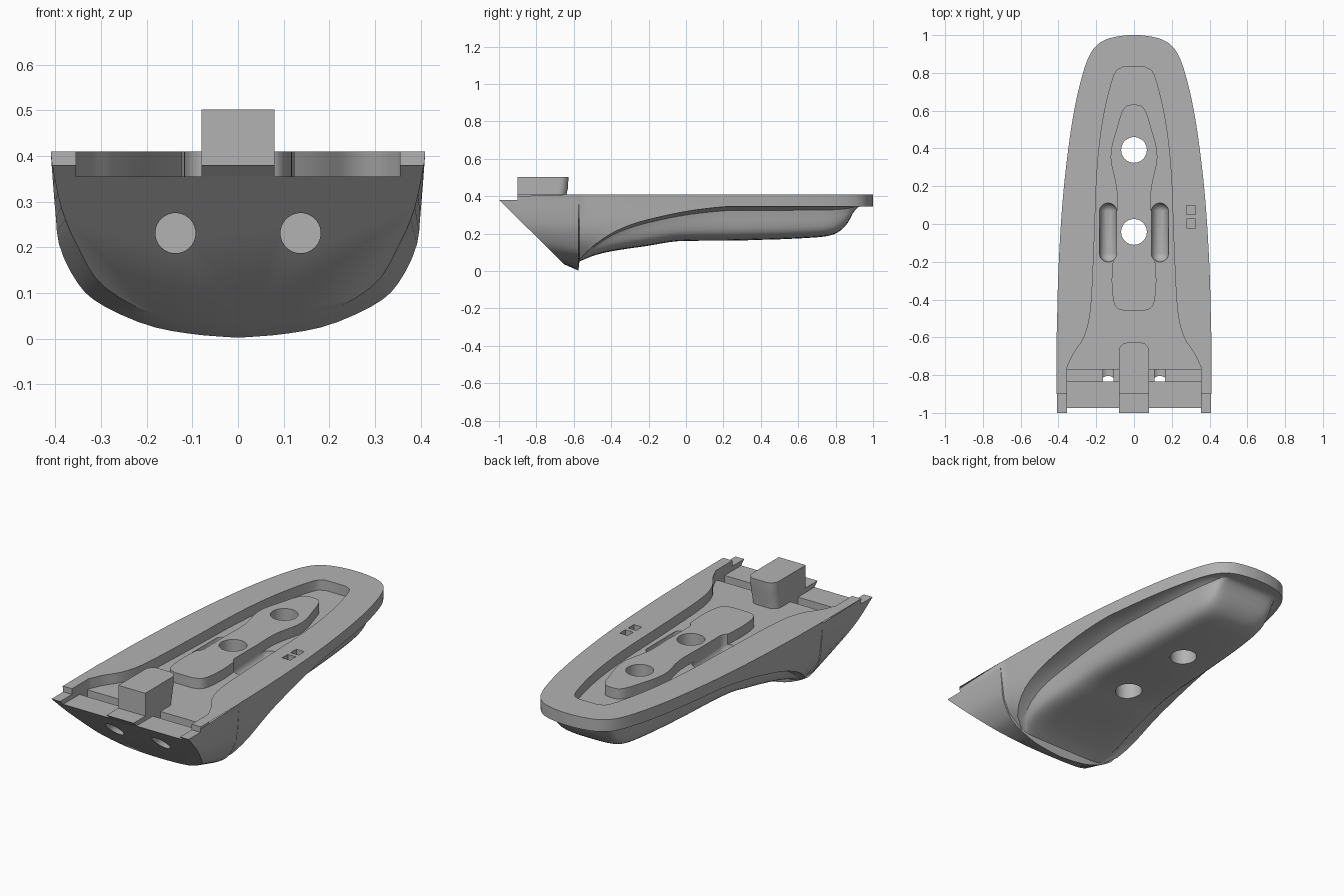
import bpy, bmesh, math
from mathutils import Matrix, Vector

if "Cube" in bpy.data.objects:
    bpy.data.objects.remove(bpy.data.objects["Cube"])

grey = bpy.data.materials.new("light_grey")
grey.use_nodes = True
grey.diffuse_color = (0.45, 0.45, 0.45, 1)
grey.node_tree.nodes["Principled BSDF"].inputs["Base Color"].default_value = grey.diffuse_color


def curve(table, t):
    """Smooth interpolation through (position, value) pairs."""
    t = min(max(t, table[0][0]), table[-1][0])
    i = next(k for k in range(len(table) - 1) if t <= table[k + 1][0])
    last = len(table) - 1

    def slope(k):
        a, b = table[max(k - 1, 0)], table[min(k + 1, last)]
        return (b[1] - a[1]) / (b[0] - a[0])
    (a, p), (b, q) = table[i], table[i + 1]
    d = b - a
    u = (t - a) / d
    s = u * u * (3 - 2 * u)
    return p + (q - p) * s + d * u * (1 - u) * (slope(i) * (1 - u) - slope(i + 1) * u)


def path(points, n):
    """Resample a planar polyline smoothly into n points."""
    axes = [[(k, p[c]) for k, p in enumerate(points)] for c in (0, 1)]
    step = (len(points) - 1) / (n - 1)
    return [tuple(curve(a, i * step) for a in axes) for i in range(n)]


def make(name, bm):
    bmesh.ops.recalc_face_normals(bm, faces=bm.faces)
    mesh = bpy.data.meshes.new(name)
    bm.to_mesh(mesh)
    bm.free()
    mesh.materials.append(grey)
    ob = bpy.data.objects.new(name, mesh)
    bpy.context.collection.objects.link(ob)
    return ob


def cut(target, cutters):
    for c in cutters:
        m = target.modifiers.new("cut", "BOOLEAN")
        m.operation, m.solver, m.object = "DIFFERENCE", "EXACT", c
    deps = bpy.context.evaluated_depsgraph_get()
    mesh = bpy.data.meshes.new_from_object(target.evaluated_get(deps))
    target.modifiers.clear()
    target.data = mesh
    for c in cutters:
        bpy.data.objects.remove(c)


def extrude(name, points, shift):
    bm = bmesh.new()
    f = bm.faces.new([bm.verts.new(p) for p in points])
    new = bmesh.ops.extrude_face_region(bm, geom=[f])["geom"]
    bmesh.ops.translate(bm, vec=shift, verts=[v for v in new if isinstance(v, bmesh.types.BMVert)])
    return make(name, bm)


def plan(name, half, z0, z1):
    """Upright prism from the +x half of a symmetric plan outline."""
    pts = half + [(-x, y) for x, y in reversed(half)]
    return extrude(name, [(x, y, z0) for x, y in pts], (0, 0, z1 - z0))


def box(name, lo, hi):
    bm = bmesh.new()
    bmesh.ops.create_cube(bm, size=1)
    lo, hi = Vector(lo), Vector(hi)
    for v in bm.verts:
        v.co = (lo + hi) / 2 + Vector(a * b for a, b in zip(v.co, hi - lo))
    return make(name, bm)


def rod(name, r, depth, centre, turn=0):
    bm = bmesh.new()
    bmesh.ops.create_cone(bm, cap_ends=True, segments=40, radius1=r, radius2=r, depth=depth,
                          matrix=Matrix.Translation(centre) @ Matrix.Rotation(turn, 4, "X"))
    return make(name, bm)


# Lengthwise tables: rim half width, wall lower edge, underside, grip half width
TOP = 0.41
rim = [(-1, .41), (-.4, .405), (0, .387), (.3, .36), (.6, .317), (.8, .27), (.9, .232),
       (.95, .193), (.98, .14), (.995, .075), (1, .03)]
edge = [(-.57, .06), (-.5, .13), (-.4, .2), (-.3, .245), (-.2, .275), (0, .318), (.2, .343), (.3, .345), (1, .345)]
under = [(-.57, .05), (-.5, .08), (-.4, .105), (-.2, .135), (-.05, .158), (.3, .163), (.7, .18),
         (.8, .2), (.86, .25), (.9, .32), (.93, .345), (1, .345)]
grip = [(-.57, .26), (-.5, .3), (-.4, .31), (-.2, .29), (0, .275), (.4, .255), (.7, .23), (.85, .2), (.93, .15), (1, .02)]
wall = [(.03, .2), (.075, .3), (.12, .35), (.2, .39), (.38, .408), (TOP, .41)]
# Fractions from wall edge to centre line: blend to grip, then grip width and drop
STEPS, NW = 16, 6
swell = [(1, .12), (.97, .3), (.93, .55), (.86, .78), (.7, .93), (.4, .99), (0, 1)]


def body_section(y):
    w, e, b = curve(rim, y), curve(edge, y), curve(under, y)
    pts = []
    for i in range(NW):
        z = TOP + (e - TOP) * i / (NW - 1)
        pts.append((curve(wall, z) * w / .41, z))
    xe = pts[-1][0]
    g = min(curve(grip, y), xe * .93)
    h = max(e - b, 0)
    pts.append((xe + (g - xe) * .6, e - .02 * h))
    pts += [(g * a, e - h * d) for a, d in path(swell, STEPS)]
    return [(x, y, z) for x, z in pts]


# Sloped front face, back lip of the nose, then the tapering body
count = NW + 1 + STEPS
nose = path([(.41, TOP), (.405, .37), (.385, .28), (.35, .2), (.3, .12), (.2, .06), (.1, .04), (0, .035)], count)
lip = path([(.41, TOP), (.408, .38), (.4, .28), (.39, .2), (.35, .12), (.3, .075), (.2, .03), (.1, .01), (0, .002)], count)
rings = [[(x, -1 + (.38 - z) * 1.014, z) for x, z in nose], [(x, -.575, z) for x, z in lip]]
N = 60
rings += [body_section(-.57 + 1.57 * math.sin(math.pi / 2 * i / N)) for i in range(N + 1)]

bm = bmesh.new()
loops = []
for r in rings:
    full = r + [(-x, y, z) for x, y, z in reversed(r[:-1])]
    loops.append([bm.verts.new(p) for p in full])
for a, b in zip(loops, loops[1:]):
    for i in range(len(a)):
        j = (i + 1) % len(a)
        bm.faces.new((a[i], a[j], b[j], b[i]))
bm.faces.new(loops[0])
bm.faces.new(loops[-1])
bmesh.ops.remove_doubles(bm, verts=bm.verts, dist=1e-5)
body = make("mounting_body", bm)

# Recessed tray, leaving a central island standing
tray_side = path([(.355, -.76), (.32, -.685), (.27, -.61), (.24, -.52), (.225, -.4), (.215, -.2), (.207, 0),
                  (.2, .2), (.185, .4), (.155, .6), (.105, .79), (.06, .83)], 45)
tray = plan("tray_cutter", [(.355, -1.2)] + tray_side, .355, .6)
island_side = path([(.05, -.46), (.09, -.445), (.11, -.4), (.118, -.3), (.112, -.2), (.095, 0), (.09, .15),
                    (.1, .23), (.122, .33), (.118, .41), (.09, .51), (.065, .59), (.04, .625), (.01, .632)], 45)
cut(tray, [plan("island_cutter", island_side, .3, .7)])

cutters = [tray,
           box("front_step_cutter", (-.6, -1.2, .38), (.6, -.9, .7)),
           box("cross_slot_cutter", (-.355, -.835, .265), (.355, -.77, .5))]

# Vertical bolt holes and front screw holes
cutters += [rod("bolt_cutter", .068, 2, (0, y, 0)) for y in (-.042, .392)]
cutters += [rod("screw_cutter", .044, .43, (x, -.985, .231), math.pi / 2) for x in (-.137, .137)]

# Small square pits
cutters += [box("pit_cutter", (.277, y, .37), (.325, y + .048, .6)) for y in (-.022, .05)]

# Round-bottomed side grooves
for x in (-.137, .137):
    bm = bmesh.new()
    bmesh.ops.create_uvsphere(bm, u_segments=24, v_segments=16, radius=.046)
    for v in bm.verts:
        v.co.y += .11 if v.co.y > 1e-5 else -.11
        v.co.z += .5 if v.co.z > 1e-5 else .355
        v.co += Vector((x, -.045, 0))
    cutters.append(make("groove_cutter", bm))
cut(body, cutters)

# Front latch block with its low tongue and rounded back corners
profile = [(-1, .38), (-.9, .38), (-.9, .502), (-.628, .502), (-.632, .44), (-.65, .36), (-.65, .26), (-.87, .26)]
block = extrude("latch_block", [(-.08, y, z) for y, z in profile], (.16, 0, 0))
bm = bmesh.new()
bm.from_mesh(block.data)
corners = [e for e in bm.edges if all(v.co.y > -.66 for v in e.verts) and abs(e.verts[0].co.x - e.verts[1].co.x) < .01]
bmesh.ops.bevel(bm, geom=corners, offset=.045, segments=6, profile=.5, affect="EDGES")
bm.to_mesh(block.data)
bm.free()

for ob in (body, block):
    bpy.ops.object.select_all(action="DESELECT")
    ob.select_set(True)
    bpy.context.view_layer.objects.active = ob
    bpy.ops.object.shade_smooth_by_angle(angle=math.radians(32))
